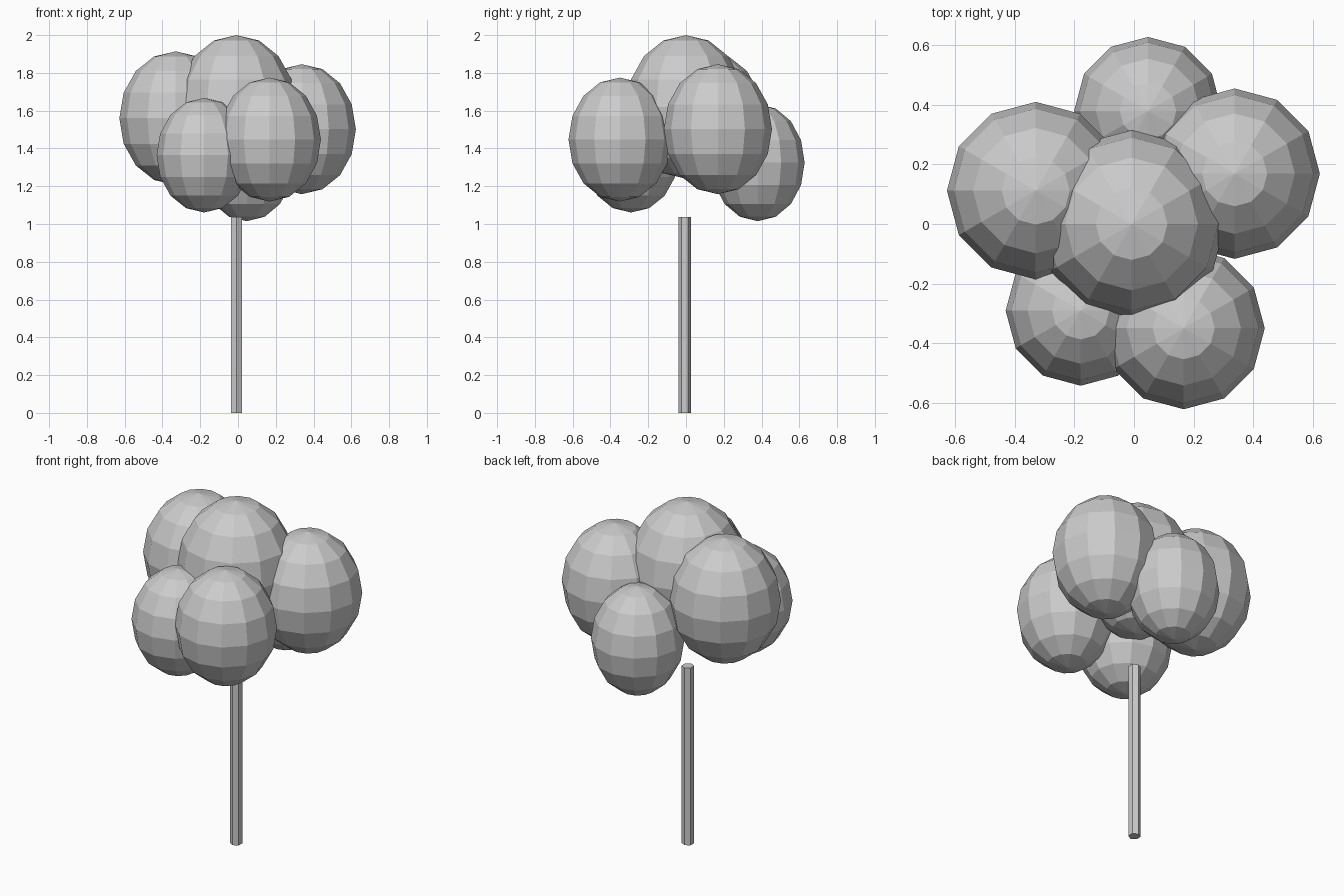
import bpy

if "Cube" in bpy.data.objects:
    bpy.data.objects.remove(bpy.data.objects["Cube"])

# Slim hexagonal trunk
TRUNK_TOP = 1.037
bpy.ops.mesh.primitive_cylinder_add(vertices=6, radius=0.033, depth=TRUNK_TOP,
                                    location=(-0.008, -0.006, TRUNK_TOP / 2))
bpy.context.object.name = "trunk"


def foliage(name, center, radius, half_height):
    """Faceted, upright egg-shaped clump of leaves."""
    bpy.ops.mesh.primitive_uv_sphere_add(segments=12, ring_count=8, radius=1, location=center)
    clump = bpy.context.object
    clump.name = name
    clump.scale = (radius, radius, half_height)


# Crown: one top clump ringed by five lower ones
foliage("foliage_top", (-0.008, 0.0, 1.62), 0.315, 0.38)
foliage("foliage_left", (-0.33, 0.112, 1.56), 0.298, 0.354)
foliage("foliage_right", (0.338, 0.169, 1.502), 0.286, 0.344)
foliage("foliage_back", (0.047, 0.38, 1.325), 0.248, 0.31)
foliage("foliage_front_right", (0.167, -0.35, 1.447), 0.272, 0.328)
foliage("foliage_front_left", (-0.179, -0.291, 1.364), 0.252, 0.303)
